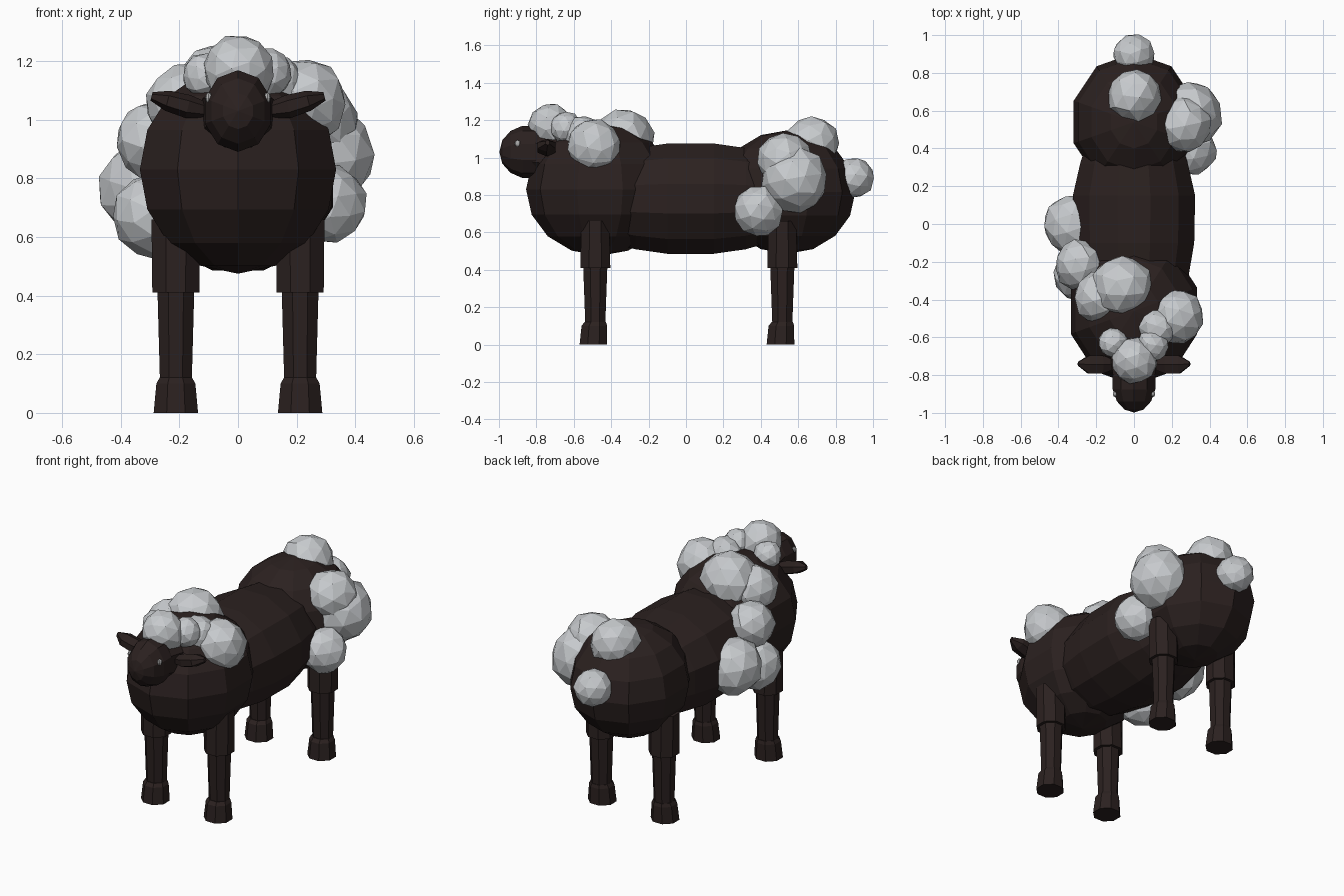
import bpy, bmesh, math, random
from mathutils import Vector, Matrix

random.seed(4)
cube = bpy.data.objects.get("Cube")
if cube:
    bpy.data.objects.remove(cube, do_unlink=True)


def material(name, color):
    m = bpy.data.materials.new(name)
    m.use_nodes = True
    m.diffuse_color = (*color, 1)
    bsdf = m.node_tree.nodes["Principled BSDF"]
    bsdf.inputs["Base Color"].default_value = (*color, 1)
    bsdf.inputs["Roughness"].default_value = 0.9
    return m


HIDE = material("dark brown hide", (0.024, 0.015, 0.014))
WOOL = material("pale grey wool", (0.57, 0.59, 0.61))
EYE = material("eye grey", (0.45, 0.45, 0.45))


def finish(name, bm, mat):
    bmesh.ops.recalc_face_normals(bm, faces=bm.faces)
    mesh = bpy.data.meshes.new(name)
    bm.to_mesh(mesh)
    bm.free()
    mesh.materials.append(mat)
    ob = bpy.data.objects.new(name, mesh)
    bpy.context.collection.objects.link(ob)
    return ob


def ball(name, centre, radii, segments=10, rings=8, mat=HIDE, tilt=0):
    bm = bmesh.new()
    bmesh.ops.create_uvsphere(bm, u_segments=segments, v_segments=rings, radius=1)
    bm.transform(Matrix.Rotation(tilt, 4, 'X'))
    bm.transform(Matrix.Translation(centre) @ Matrix.Diagonal((*radii, 1)))
    return finish(name, bm, mat)


def puff(name, centre, radius):
    # lumpy faceted wool ball
    bm = bmesh.new()
    bmesh.ops.create_icosphere(bm, subdivisions=2, radius=radius)
    bm.transform(Matrix.Rotation(random.uniform(0, 6), 4, Vector((1, random.random(), 1))))
    for v in bm.verts:
        v.co *= random.uniform(0.95, 1.04)
    bm.transform(Matrix.Translation(centre))
    return finish(name, bm, WOOL)


def loft(name, rings, sides, axes, mat=HIDE):
    # rings of (centre, radius along first axis, radius along second axis)
    u, v = (Vector(a) for a in axes)
    bm = bmesh.new()
    loops = []
    for centre, ru, rv in rings:
        loop = []
        for i in range(sides):
            a = 2 * math.pi * (i + 0.5) / sides
            loop.append(bm.verts.new(Vector(centre) + u * ru * math.cos(a) + v * rv * math.sin(a)))
        loops.append(loop)
    for a, b in zip(loops, loops[1:]):
        for i in range(sides):
            j = (i + 1) % sides
            bm.faces.new((a[i], a[j], b[j], b[i]))
    bm.faces.new(loops[0])
    bm.faces.new(loops[-1])
    return finish(name, bm, mat)


X, Y, Z = (1, 0, 0), (0, 1, 0), (0, 0, 1)

# Body: chest, barrel and rump
ball("chest", (0, -0.46, 0.83), (0.352, 0.395, 0.355))
ball("rump", (0, 0.54, 0.815), (0.336, 0.365, 0.33))
loft("barrel", [((0, y, 0.78), rx, rz) for y, rx, rz in
                ((-0.5, 0.23, 0.22), (-0.27, 0.3, 0.28), (-0.1, 0.33, 0.305),
                 (0.15, 0.335, 0.305), (0.32, 0.295, 0.28), (0.55, 0.22, 0.21))],
     12, (X, Z))

# Head
ball("head", (0, -0.84, 1.03), (0.122, 0.158, 0.143), 10, 7, HIDE, math.pi / 2)
loft("neck", [((0, -0.84, 1.03), 0.115, 0.13), ((0, -0.6, 1.0), 0.15, 0.15)], 8, (X, Z))

for s, side in ((1, "left"), (-1, "right")):
    # Ears and eyes
    loft(side + "_ear", [((s * 0.1, -0.74, 1.03), 0.03, 0.025),
                         ((s * 0.17, -0.745, 1.045), 0.055, 0.04),
                         ((s * 0.24, -0.745, 1.065), 0.055, 0.035),
                         ((s * 0.295, -0.74, 1.08), 0.012, 0.015)],
         6, (Y, (-s * 0.25, 0, 0.97)))
    ball(side + "_eye", (s * 0.1, -0.9, 1.075), (0.012, 0.016, 0.018), 8, 6, EYE)
    # Legs
    for y, end in ((-0.485, "front"), (0.515, "rear")):
        x = s * 0.212
        name = side + "_" + end
        loft(name + "_thigh", [((x, y, 0.41), 0.087, 0.087), ((x, y, 0.66), 0.09, 0.08)],
             8, (X, Y))
        loft(name + "_shin", [((x, y, 0.115), 0.059, 0.058), ((x, y, 0.42), 0.068, 0.07)],
             8, (X, Y))
        loft(name + "_hoof", [((x, y - 0.01, 0), 0.082, 0.08), ((x, y - 0.005, 0.1), 0.072, 0.074),
                              ((x, y, 0.12), 0.06, 0.062)], 8, (X, Y))

# Wool clumps
clumps = {
    "tail_puff": ((0, 0.895, 0.89), 0.11),
    "rump_top_puff": ((0, 0.675, 1.075), 0.145),
    "flank_big_puff": ((0.292, 0.58, 0.88), 0.182),
    "flank_upper_puff": ((0.265, 0.53, 0.98), 0.15),
    "flank_low_puff": ((0.305, 0.39, 0.715), 0.135),
    "left_shoulder_puff": ((0.225, -0.49, 1.06), 0.148),
    "left_nape_puff": ((0.12, -0.55, 1.12), 0.105),
    "forelock": ((0, -0.725, 1.17), 0.122),
    "right_forelock": ((-0.11, -0.63, 1.15), 0.08),
    "left_forelock": ((0.1, -0.64, 1.16), 0.085),
    "withers_puff": ((-0.06, -0.335, 1.09), 0.168),
    "right_withers_puff": ((-0.18, -0.39, 1.05), 0.14),
    "right_side_upper_puff": ((-0.285, -0.215, 0.93), 0.138),
    "right_side_low_puff": ((-0.28, -0.265, 0.67), 0.15),
    "right_side_big_puff": ((-0.312, -0.005, 0.765), 0.168),
}
for name, (centre, radius) in clumps.items():
    puff(name, centre, radius)
